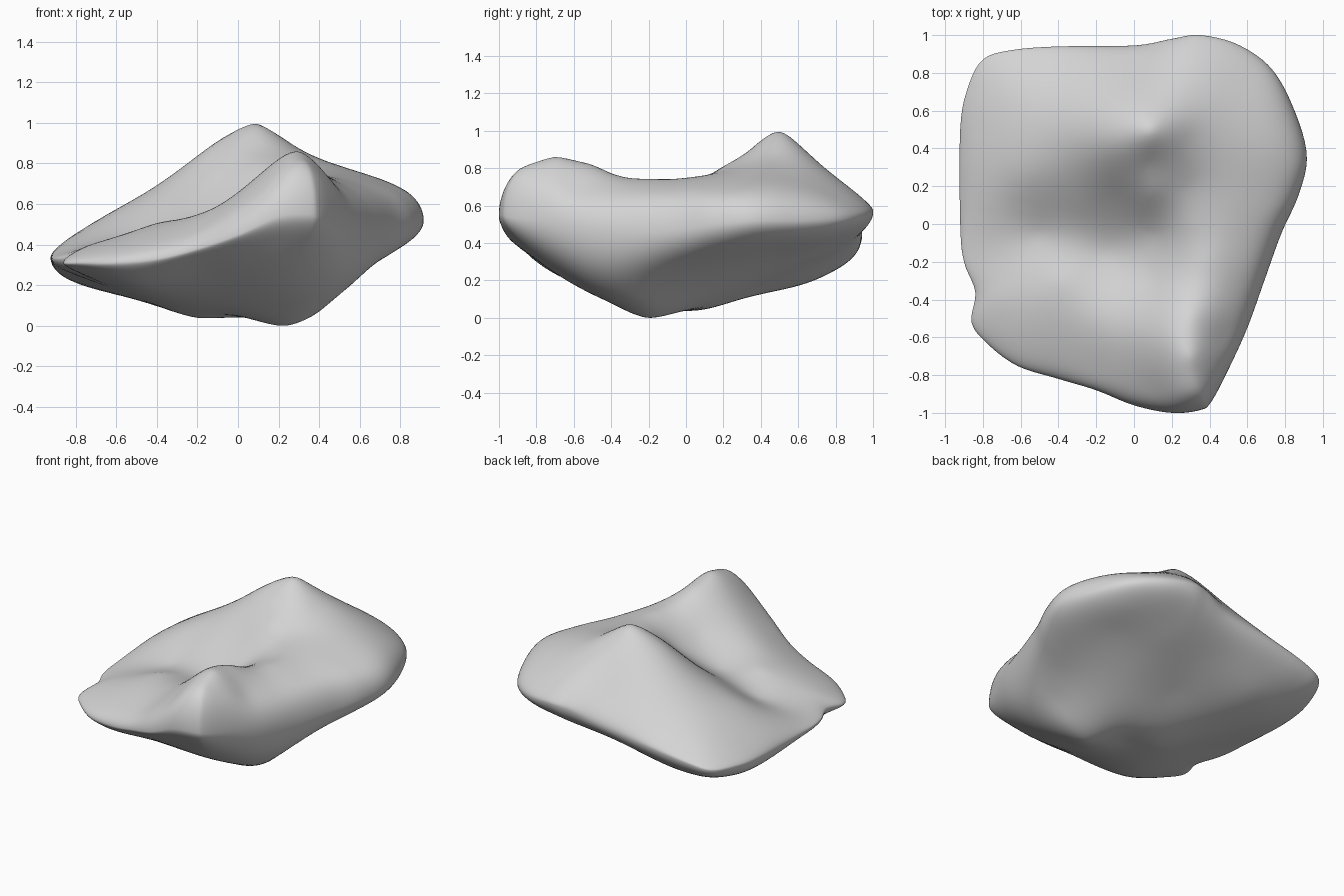
import bpy
import bmesh
import math
from mathutils import Vector

cube = bpy.data.objects.get("Cube")
if cube:
    bpy.data.objects.remove(cube)

SEGMENTS, RINGS = 144, 44

# Widest edge of the boulder: x, y, height
RIM = [(-.92, 0, .33), (-.92, .5, .34), (-.88, .72, .35), (-.8, .87, .36), (-.65, .92, .39),
       (-.4, .94, .43), (0, .945, .49), (.2, .98, .55), (.35, 1, .57), (.55, .95, .55),
       (.73, .82, .53), (.85, .6, .52), (.915, .36, .52), (.87, .15, .5), (.78, -.05, .47),
       (.69, -.3, .46), (.6, -.55, .48), (.5, -.77, .52), (.41, -.94, .54), (.35, -.985, .55),
       (.2, -1, .54), (0, -.96, .45), (-.2, -.88, .38), (-.4, -.82, .33), (-.62, -.75, .31),
       (-.78, -.63, .31), (-.86, -.52, .31), (-.84, -.36, .33), (-.9, -.2, .33)]

# Peaks, crests and hollows of the upper side
UPPER = [(.09, .5, 1), (.1, .6, .93), (.2, .8, .76), (.3, .92, .68), (-.12, .42, .89),
         (-.4, .36, .68), (-.6, .25, .555), (-.8, .1, .43), (-.85, .5, .43), (-.7, .8, .46),
         (-.4, .85, .54), (0, .85, .66), (-.5, .6, .61), (-.2, .65, .77), (.3, .45, .87),
         (.5, .4, .79), (.7, .4, .73), (.83, .4, .69), (.6, .8, .67), (.8, .2, .68),
         (.38, -.2, .745), (.3, 0, .74), (.3, .2, .79), (.55, .1, .74), (.6, -.1, .7),
         (.55, -.35, .69), (.48, -.6, .71), (.3, -.7, .865), (.3, -.5, .82), (.15, -.7, .78),
         (0, -.6, .66), (-.2, -.5, .55), (-.38, -.3, .51), (-.4, -.5, .49), (-.7, -.5, .4),
         (-.75, -.38, .4), (.3, -.9, .83), (.1, -.88, .68), (-.2, -.78, .49), (-.5, -.7, .41),
         (.4, -.8, .8), (-.15, -.15, .5), (-.5, -.05, .44), (-.1, .15, .69), (.1, -.05, .62),
         (.1, -.3, .62), (-.8, -.2, .38), (.08, .32, .88), (-.3, .1, .59), (.1, .17, .79)]

# Keel and slopes of the underside
LOWER = [(.23, -.2, 0), (0, -.1, .05), (-.2, 0, .04), (-.4, 0, .1), (-.6, 0, .17),
         (-.8, 0, .24), (.4, -.2, .07), (.5, -.15, .17), (.6, 0, .26), (.7, .1, .32),
         (.8, .3, .38), (.2, -.4, .08), (.2, -.6, .18), (.2, -.8, .31), (.2, -.92, .4),
         (0, .1, .05), (0, .4, .17), (-.1, .6, .23), (-.1, .8, .32), (-.4, .9, .31),
         (.3, .4, .22), (.3, .7, .33), (.6, .5, .35), (.35, .92, .43), (.7, .7, .41),
         (-.4, -.4, .14), (-.5, -.65, .21), (-.75, -.5, .25), (-.6, .6, .18), (-.72, .8, .25),
         (-.2, -.78, .29), (.45, -.75, .33), (.4, -.5, .16), (-.4, .35, .12), (-.4, .7, .21)]


def solve(rows):
    """Gaussian elimination with pivoting on an augmented matrix."""
    n = len(rows)
    for i in range(n):
        pivot = max(range(i, n), key=lambda r: abs(rows[r][i]))
        rows[i], rows[pivot] = rows[pivot], rows[i]
        for r in range(n):
            if r != i and rows[r][i]:
                f = rows[r][i] / rows[i][i]
                rows[r] = [a - f * b for a, b in zip(rows[r], rows[i])]
    return [rows[i][n] / rows[i][i] for i in range(n)]


def kernel(x, y):
    d = x * x + y * y
    return d * math.log(d) if d > 0 else 0


def smooth_field(points, softness=.003):
    """Thin-plate height field through the given points."""
    rows = []
    for i, (x, y, z) in enumerate(points):
        row = [kernel(x - a, y - b) for a, b, _ in points] + [1, x, y, z]
        row[i] += softness
        rows.append(row)
    for term in ([1 for p in points], [p[0] for p in points], [p[1] for p in points]):
        rows.append(term + [0, 0, 0, 0])
    w = solve(rows)
    c, sx, sy = w[-3:]
    return lambda x, y: c + sx * x + sy * y + sum(
        k * kernel(x - p[0], y - p[1]) for k, p in zip(w, points))


def rim_at(t):
    """Closed smooth curve through the rim points, t from 0 to 1."""
    n = len(RIM)
    i, f = int(t * n), t * n % 1
    a, b, c, d = (Vector(RIM[(i + k) % n]) for k in (-1, 0, 1, 2))
    return b + f / 2 * (c - a + f * (2 * a - 5 * b + 4 * c - d + f * (3 * (b - c) + d - a)))


# Boulder: rounded shells above and below the rim
bm = bmesh.new()
rim = [rim_at(i / SEGMENTS) for i in range(SEGMENTS)]
rim_verts = [bm.verts.new(p) for p in rim]
for field in (smooth_field(UPPER), smooth_field(LOWER)):
    outer = rim_verts
    for ring in range(RINGS - 1, 0, -1):
        r = math.sin(ring / RINGS * math.pi / 2)
        blend = math.sqrt(1 - r ** 14)
        inner = []
        for p in rim:
            x, y = p.x * r, p.y * r
            inner.append(bm.verts.new((x, y, p.z + (field(x, y) - p.z) * blend)))
        for i in range(SEGMENTS):
            j = (i + 1) % SEGMENTS
            bm.faces.new((outer[i], outer[j], inner[j], inner[i]))
        outer = inner
    centre = bm.verts.new((0, 0, field(0, 0)))
    for i in range(SEGMENTS):
        bm.faces.new((outer[i], outer[(i + 1) % SEGMENTS], centre))
bmesh.ops.recalc_face_normals(bm, faces=bm.faces)
low = min(v.co.z for v in bm.verts)
bmesh.ops.translate(bm, verts=bm.verts, vec=(0, 0, -low))

mesh = bpy.data.meshes.new("boulder")
bm.to_mesh(mesh)
bm.free()
boulder = bpy.data.objects.new("boulder", mesh)
bpy.context.collection.objects.link(boulder)
for poly in mesh.polygons:
    poly.use_smooth = True

# Stone colour
stone = bpy.data.materials.new("light_grey_stone")
stone.use_nodes = True
colour = (.66, .66, .66, 1)
stone.diffuse_color = colour
stone.node_tree.nodes["Principled BSDF"].inputs["Base Color"].default_value = colour
mesh.materials.append(stone)
